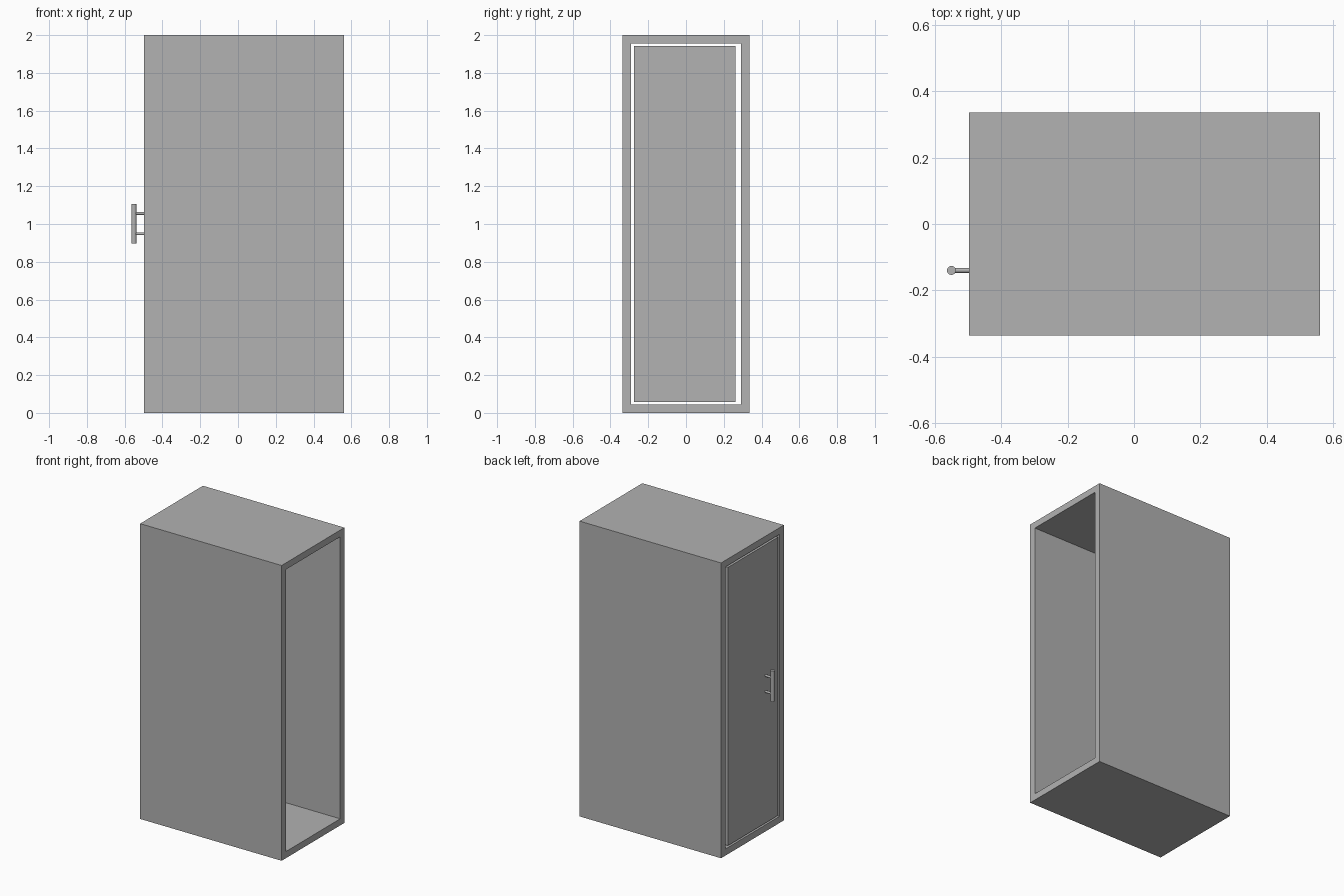
import bpy
import bmesh
import math
from mathutils import Matrix, Vector

cube = bpy.data.objects.get("Cube")
if cube:
    bpy.data.objects.remove(cube, do_unlink=True)

GREY = (0.445, 0.445, 0.445, 1.0)
grey = bpy.data.materials.new("plain grey")
grey.use_nodes = True
grey.diffuse_color = GREY
grey.node_tree.nodes["Principled BSDF"].inputs["Base Color"].default_value = GREY


def finish(name, bm):
    bmesh.ops.recalc_face_normals(bm, faces=bm.faces)
    mesh = bpy.data.meshes.new(name)
    bm.to_mesh(mesh)
    bm.free()
    mesh.materials.append(grey)
    obj = bpy.data.objects.new(name, mesh)
    bpy.context.scene.collection.objects.link(obj)
    return obj


def box_mesh(low, high):
    low, high = Vector(low), Vector(high)
    bm = bmesh.new()
    bmesh.ops.create_cube(bm, size=1, matrix=Matrix.Translation((low + high) / 2)
                          @ Matrix.Diagonal((*(high - low), 1)))
    return bm


def rod(name, start, end, radius):
    start, end = Vector(start), Vector(end)
    axis = end - start
    turn = axis.to_track_quat("Z", "Y").to_matrix().to_4x4()
    bm = bmesh.new()
    bmesh.ops.create_cone(bm, cap_ends=True, segments=24, radius1=radius, radius2=radius,
                          depth=axis.length, matrix=Matrix.Translation((start + end) / 2) @ turn)
    obj = finish(name, bm)
    bpy.ops.object.select_all(action="DESELECT")
    obj.select_set(True)
    bpy.context.view_layer.objects.active = obj
    bpy.ops.object.shade_smooth_by_angle(angle=math.radians(40))


LEFT, RIGHT, HALF_DEPTH, WALL = -0.498, 0.562, 0.336, 0.045

# Cabinet shell: a box with both ends inset and opened into a tunnel
bm = box_mesh((LEFT, -HALF_DEPTH, 0), (RIGHT, HALF_DEPTH, 2))
ends = [f for f in bm.faces if abs(f.normal.x) > 0.9]
bmesh.ops.inset_individual(bm, faces=ends, thickness=WALL, use_even_offset=True)
rims = [e for f in ends for e in f.edges]
bmesh.ops.delete(bm, geom=ends, context="FACES_ONLY")
bmesh.ops.bridge_loops(bm, edges=rims)
finish("cabinet_shell", bm)

# Door: flush with the end, with a clear gap all round
finish("door", box_mesh((LEFT, -0.275, 0.057), (LEFT + 0.04, 0.262, 1.942)))

# Handle: upright bar on two posts
BAR_X, BAR_Y = -0.551, -0.14
rod("handle_bar", (BAR_X, BAR_Y, 0.898), (BAR_X, BAR_Y, 1.106), 0.0135)
for label, z in (("lower", 0.948), ("upper", 1.056)):
    rod(label + "_handle_post", (BAR_X, BAR_Y, z), (LEFT + 0.002, BAR_Y, z), 0.0075)
